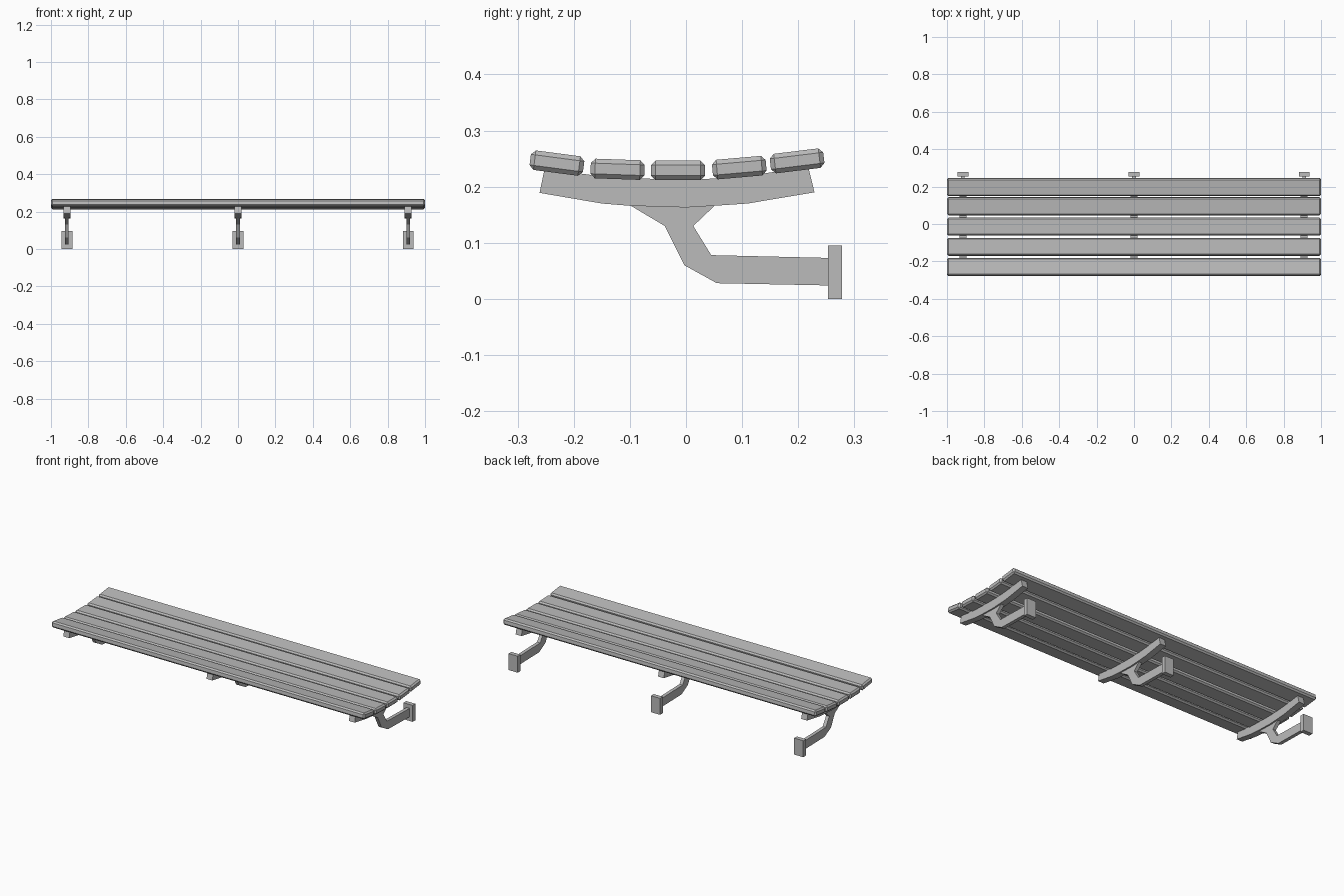
import bpy, bmesh, math

old = bpy.data.objects.get("Cube")
if old:
    bpy.data.objects.remove(old)

grey = bpy.data.materials.new("plain grey")
grey.use_nodes = True
colour = (0.5, 0.5, 0.5, 1)
grey.diffuse_color = colour
grey.node_tree.nodes["Principled BSDF"].inputs["Base Color"].default_value = colour


def finish(name, bm):
    bmesh.ops.recalc_face_normals(bm, faces=bm.faces)
    mesh = bpy.data.meshes.new(name)
    bm.to_mesh(mesh)
    bm.free()
    mesh.materials.append(grey)
    obj = bpy.data.objects.new(name, mesh)
    bpy.context.collection.objects.link(obj)
    return obj


def box(name, size, location, tilt=0, bevel=0):
    bm = bmesh.new()
    bmesh.ops.create_cube(bm, size=1)
    bmesh.ops.scale(bm, vec=size, verts=bm.verts)
    if bevel:
        bmesh.ops.bevel(bm, geom=bm.edges[:], offset=bevel, segments=1, affect='EDGES')
    obj = finish(name, bm)
    obj.location = location
    obj.rotation_euler.x = math.radians(tilt)
    return obj


def extrusion(name, profile, x, width):
    """Side profile of (y, z) points given thickness along x."""
    bm = bmesh.new()
    face = bm.faces.new([bm.verts.new((x - width / 2, y, z)) for y, z in profile])
    side = bmesh.ops.extrude_face_region(bm, geom=[face])["geom"]
    bmesh.ops.translate(bm, vec=(width, 0, 0),
                        verts=[v for v in side if isinstance(v, bmesh.types.BMVert)])
    return finish(name, bm)


# Seat slats, following a shallow dish
slats = [(-0.23, 0.242, -7.5), (-0.122, 0.231, -2), (-0.014, 0.229, 0),
         (0.095, 0.234, 5), (0.198, 0.246, 7)]
for i, (y, z, tilt) in enumerate(slats, 1):
    box(f"seat_slat_{i}", (2, 0.096, 0.035), (0, y, z), tilt, 0.008)

# Wall brackets: curved bearer, cranked arm and mounting plate
bearer = [(-0.261, 0.189), (-0.15, 0.17), (-0.1, 0.166), (0, 0.163), (0.05, 0.166),
          (0.11, 0.17), (0.229, 0.19), (0.218, 0.235), (0.1, 0.218), (0.04, 0.214),
          (-0.06, 0.214), (-0.14, 0.217), (-0.252, 0.232)]
arm = [(-0.1, 0.167), (-0.038, 0.13), (-0.003, 0.06), (0.055, 0.028), (0.255, 0.024),
       (0.255, 0.073), (0.045, 0.078), (0.013, 0.13), (0.052, 0.167)]
for side, x in (("right", -0.915), ("middle", 0), ("left", 0.91)):
    extrusion(f"{side}_bearer", bearer, x, 0.037)
    extrusion(f"{side}_arm", arm, x, 0.02)
    box(f"{side}_wall_plate", (0.058, 0.025, 0.095), (x, 0.2655, 0.0475))
